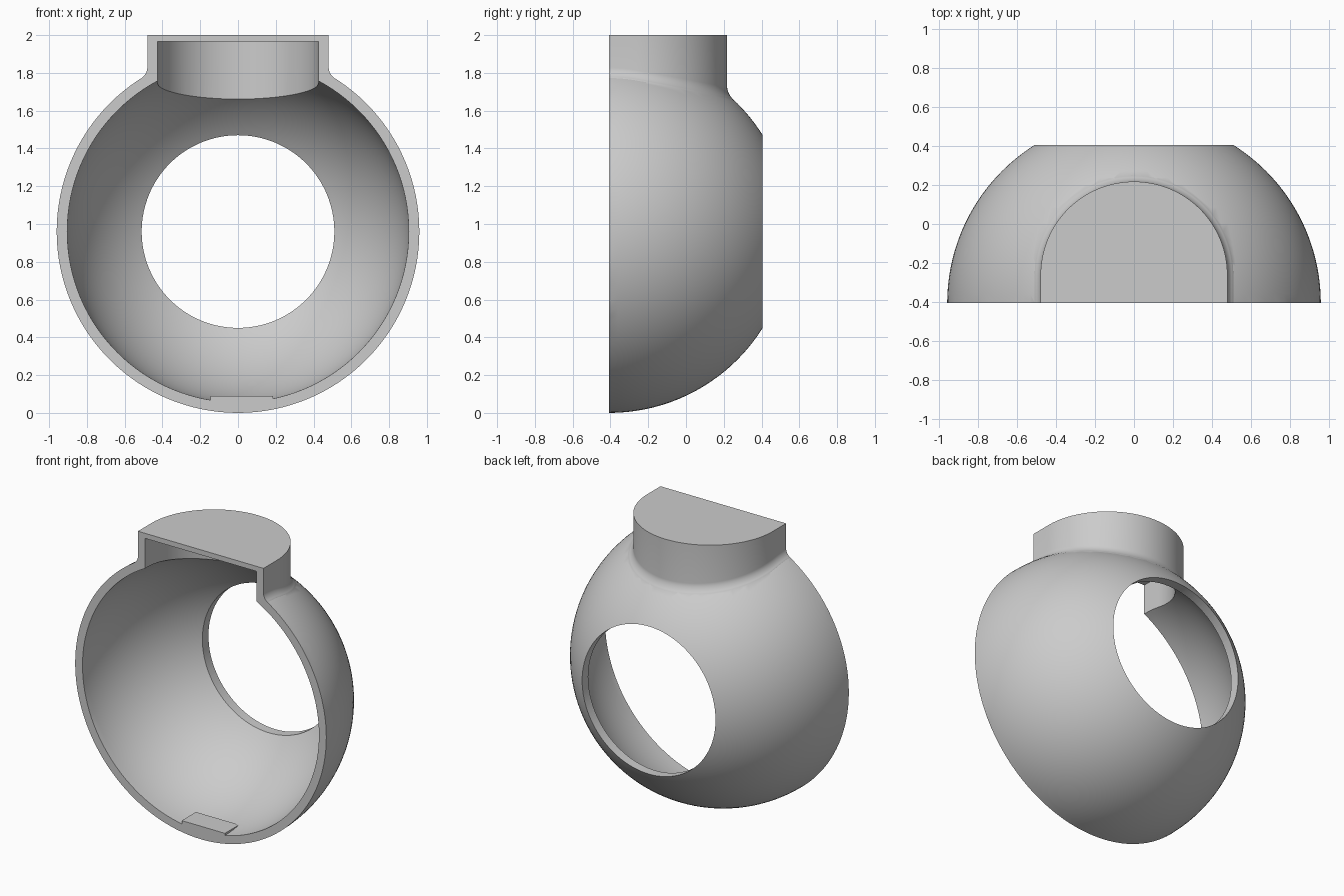
import bpy, bmesh
from math import pi, cos, sin, sqrt
from mathutils import Matrix, Vector

cube = bpy.data.objects.get("Cube")
if cube:
    bpy.data.objects.remove(cube, do_unlink=True)

FRONT = -0.407              # plane of the open front
CZ = 0.96                   # height of the sphere centre
R_OUT, R_IN = 0.96, 0.904   # shell radii
NECK_Y = FRONT + 0.145      # centre of the neck's round end
SEGS = 128

grey = bpy.data.materials.new("plain grey")
grey.use_nodes = True
grey.diffuse_color = (0.6, 0.6, 0.6, 1)
grey.node_tree.nodes["Principled BSDF"].inputs["Base Color"].default_value = (0.6, 0.6, 0.6, 1)


def to_object(name, bm):
    bmesh.ops.recalc_face_normals(bm, faces=bm.faces)
    mesh = bpy.data.meshes.new(name)
    bm.to_mesh(mesh)
    bm.free()
    mesh.materials.append(grey)
    ob = bpy.data.objects.new(name, mesh)
    bpy.context.scene.collection.objects.link(ob)
    return ob


TURN = Matrix.Rotation(pi / 2, 4, 'X')


def ball(name, radius):
    bm = bmesh.new()
    bmesh.ops.create_uvsphere(bm, u_segments=SEGS, v_segments=64, radius=radius,
                              matrix=Matrix.Translation((0, FRONT, CZ)) @ TURN)
    return to_object(name, bm)


def box(name, low, high):
    low, high = Vector(low), Vector(high)
    bm = bmesh.new()
    bmesh.ops.create_cube(bm, size=1, matrix=Matrix.Translation((low + high) / 2)
                          @ Matrix.Diagonal((*(high - low), 1)))
    return to_object(name, bm)


def neck_plan(r):
    """Straight sides running forward from a round back end."""
    straight = [NECK_Y - 0.035 * i for i in range(10, 0, -1)]
    pts = [(r, y) for y in straight]
    pts += [(r * cos(pi * i / 64), NECK_Y + r * sin(pi * i / 64)) for i in range(65)]
    return pts + [(-r, y) for y in reversed(straight)]


def loft(name, rings):
    bm = bmesh.new()
    loops = [[bm.verts.new(p) for p in ring] for ring in rings]
    for a, b in zip(loops, loops[1:]):
        for i in range(len(a)):
            j = (i + 1) % len(a)
            bm.faces.new((a[i], a[j], b[j], b[i]))
    bm.faces.new(loops[0])
    bm.faces.new(loops[-1])
    return to_object(name, bm)


def flat_ring(r, z):
    return [(x, y, z) for x, y in neck_plan(r)]


def draped_ring(r, lift):
    return [(x, y, CZ + lift + sqrt(R_OUT ** 2 - x * x - (y - FRONT) ** 2))
            for x, y in neck_plan(r)]


def combine(target, tool, operation):
    mod = target.modifiers.new(operation, 'BOOLEAN')
    mod.operation = operation
    mod.solver = 'EXACT'
    mod.object = tool
    bpy.context.view_layer.objects.active = target
    bpy.ops.object.modifier_apply(modifier=mod.name)
    bpy.data.objects.remove(tool, do_unlink=True)


# Outer body: sphere plus a neck with a small fillet that follows the sphere
shell = ball("shell", R_OUT)
NECK_R, FILLET = 0.48, 0.03
rings = [flat_ring(NECK_R, 2.0)]
for i in range(7):
    t = 1 - cos(pi / 2 * i / 6)
    rings.append(draped_ring(NECK_R + FILLET * t, 0.035 * (1 - sin(pi / 2 * i / 6))))
rings.append(draped_ring(NECK_R + FILLET * 1.1, -0.004))
rings.append(flat_ring(NECK_R + FILLET * 1.1, 1.5))
combine(shell, loft("neck", rings), 'UNION')

# Hollow out the sphere and the neck
combine(shell, ball("cavity", R_IN), 'DIFFERENCE')
combine(shell, loft("neck_cavity", [flat_ring(0.425, 1.965), flat_ring(0.425, 1.3)]), 'DIFFERENCE')

# Small flat pad at the bottom of the front rim
combine(shell, box("pad", (-0.145, FRONT - 0.1, 0.045), (0.185, FRONT + 0.155, 0.09)), 'UNION')

# Round opening through the back
bm = bmesh.new()
bmesh.ops.create_cone(bm, cap_ends=True, segments=SEGS, radius1=0.51, radius2=0.51, depth=0.8,
                      matrix=Matrix.Translation((0, FRONT + 0.8, CZ)) @ TURN)
combine(shell, to_object("opening", bm), 'DIFFERENCE')

# Slice the front flat
combine(shell, box("front_cut", (-2, FRONT - 2, -1), (2, FRONT, 3)), 'DIFFERENCE')

# Smooth shading with sharp rims
bpy.ops.object.select_all(action='DESELECT')
shell.select_set(True)
bpy.context.view_layer.objects.active = shell
bpy.ops.object.shade_smooth_by_angle(angle=pi / 6)
